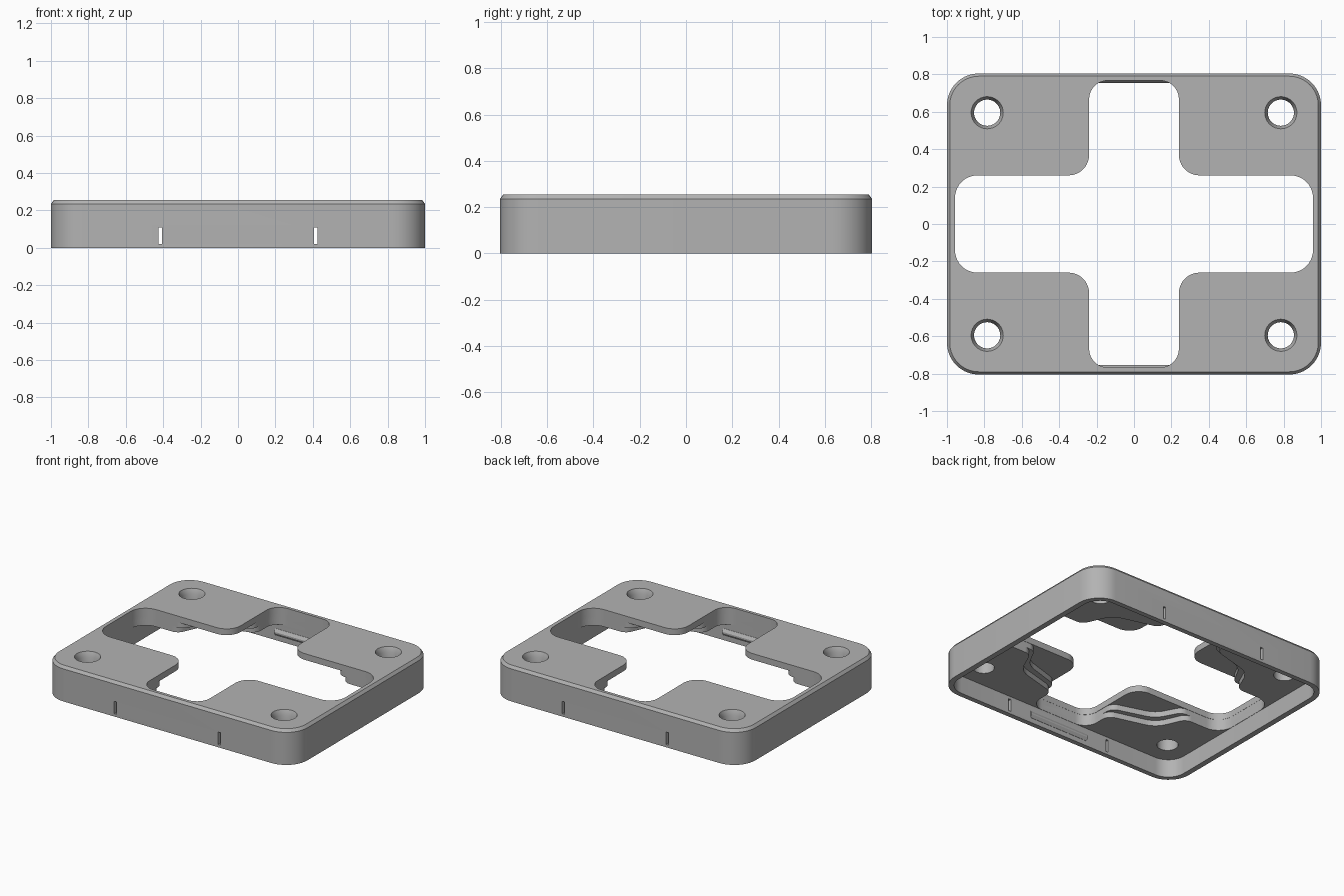
import bpy
import bmesh
import math
from mathutils import Vector

cube = bpy.data.objects.get("Cube")
if cube:
    bpy.data.objects.remove(cube, do_unlink=True)

grey = bpy.data.materials.new("plain_grey")
grey.use_nodes = True
grey.diffuse_color = (0.45, 0.45, 0.45, 1)
grey.node_tree.nodes["Principled BSDF"].inputs["Base Color"].default_value = grey.diffuse_color


def rounded(corners, segments=10):
    """Round every (x, y, radius) corner of a closed outline."""
    outline = []
    for i, (x, y, r) in enumerate(corners):
        p = Vector((x, y))
        a = (Vector(corners[i - 1][:2]) - p).normalized()
        b = (Vector(corners[(i + 1) % len(corners)][:2]) - p).normalized()
        half = a.angle(b) / 2
        centre = p + (a + b).normalized() * r / math.sin(half)
        start = p + a * r / math.tan(half) - centre
        end = p + b * r / math.tan(half) - centre
        for k in range(segments + 1):
            outline.append(centre + start.slerp(end, k / segments).normalized() * r)
    return outline


def four_way(quarter):
    """Mirror a first-quadrant corner list into a closed outline."""
    back = quarter[::-1]
    return (quarter + [(-x, y, r) for x, y, r in back]
            + [(-x, -y, r) for x, y, r in quarter] + [(x, -y, r) for x, y, r in back])


def slab(x, y, r):
    return rounded(four_way([(x, y, r)]))


def loft(name, levels):
    """Solid through a stack of (outline, z) levels with equal point counts."""
    bm = bmesh.new()
    rings = [[bm.verts.new((p.x, p.y, z)) for p in line] for line, z in levels]
    for low, high in zip(rings, rings[1:]):
        for i in range(len(low)):
            bm.faces.new((low[i - 1], low[i], high[i], high[i - 1]))
    bm.faces.new(rings[0][::-1])
    bm.faces.new(rings[-1])
    bm.normal_update()
    if bm.calc_volume(signed=True) < 0:
        bmesh.ops.reverse_faces(bm, faces=bm.faces)
    mesh = bpy.data.meshes.new(name)
    bm.to_mesh(mesh)
    bm.free()
    mesh.materials.append(grey)
    obj = bpy.data.objects.new(name, mesh)
    bpy.context.collection.objects.link(obj)
    return obj


def cut(target, cutter):
    """Subtract the cutter and discard it."""
    cutter.hide_render = True
    mod = target.modifiers.new("cut", 'BOOLEAN')
    mod.operation = 'DIFFERENCE'
    mod.solver = 'EXACT'
    mod.object = cutter
    bpy.context.view_layer.objects.active = target
    bpy.ops.object.modifier_apply(modifier=mod.name)
    bpy.data.objects.remove(cutter, do_unlink=True)


def circle(cx, cy, r, n=40):
    return [Vector((cx + r * math.cos(k * math.tau / n), cy + r * math.sin(k * math.tau / n)))
            for k in range(n)]


# Outer body with chamfered top edge
body = loft("cover_body", [(slab(1, 0.805, 0.17), 0), (slab(1, 0.805, 0.17), 0.235),
                           (slab(0.985, 0.79, 0.155), 0.255)])

# Hollow underside
cut(body, loft("pocket_cutter", [(slab(0.96, 0.77, 0.13), -0.1), (slab(0.96, 0.77, 0.13), 0.13)]))

# Cross-shaped opening
cross = rounded(four_way([(0.957, 0.26, 0.12), (0.24, 0.26, 0.11), (0.24, 0.767, 0.1)]))
cut(body, loft("cross_cutter", [(cross, -0.1), (cross, 0.4)]))

# Two wavy recess steps that thin the plate around the opening
for grow, top in ((0.035, 0.17), (0, 0.21)):
    wave = rounded(four_way([(0.958, 0.262, 0.12), (0.63 + grow, 0.262, 0.07),
                             (0.54 + grow, 0.43 + grow, 0.16),
                             (0.242, 0.52 + grow, 0.07), (0.242, 0.768, 0.1)]))
    cut(body, loft("recess_cutter", [(wave, -0.1), (wave, top)]))

# Countersunk corner holes
for sx in (-1, 1):
    for sy in (-1, 1):
        x, y = 0.785 * sx, 0.595 * sy
        cut(body, loft("hole_cutter", [(circle(x, y, r), z) for r, z in
                                       ((0.07, -0.1), (0.07, 0.22), (0.086, 0.255), (0.086, 0.4))]))

# Narrow slots through the front and back walls
for x in (-0.415, 0.415):
    line = [Vector((x + dx, dy)) for dx, dy in ((-0.01, -1), (0.01, -1), (0.01, 1), (-0.01, 1))]
    cut(body, loft("slot_cutter", [(line, 0.02), (line, 0.11)]))

bpy.ops.object.select_all(action='DESELECT')
body.select_set(True)
bpy.context.view_layer.objects.active = body
bpy.ops.object.shade_smooth_by_angle(angle=math.radians(30))

# Snap ridges inside the front and back walls
for name, side in (("front_snap_ridge", -1), ("back_snap_ridge", 1)):
    levels = []
    for reach, z in ((0.768, 0.035), (0.755, 0.055), (0.755, 0.065), (0.768, 0.085)):
        levels.append(([Vector((x, side * y)) for x, y in
                        ((-0.24, reach), (0.24, reach), (0.24, 0.78), (-0.24, 0.78))], z))
    loft(name, levels)
